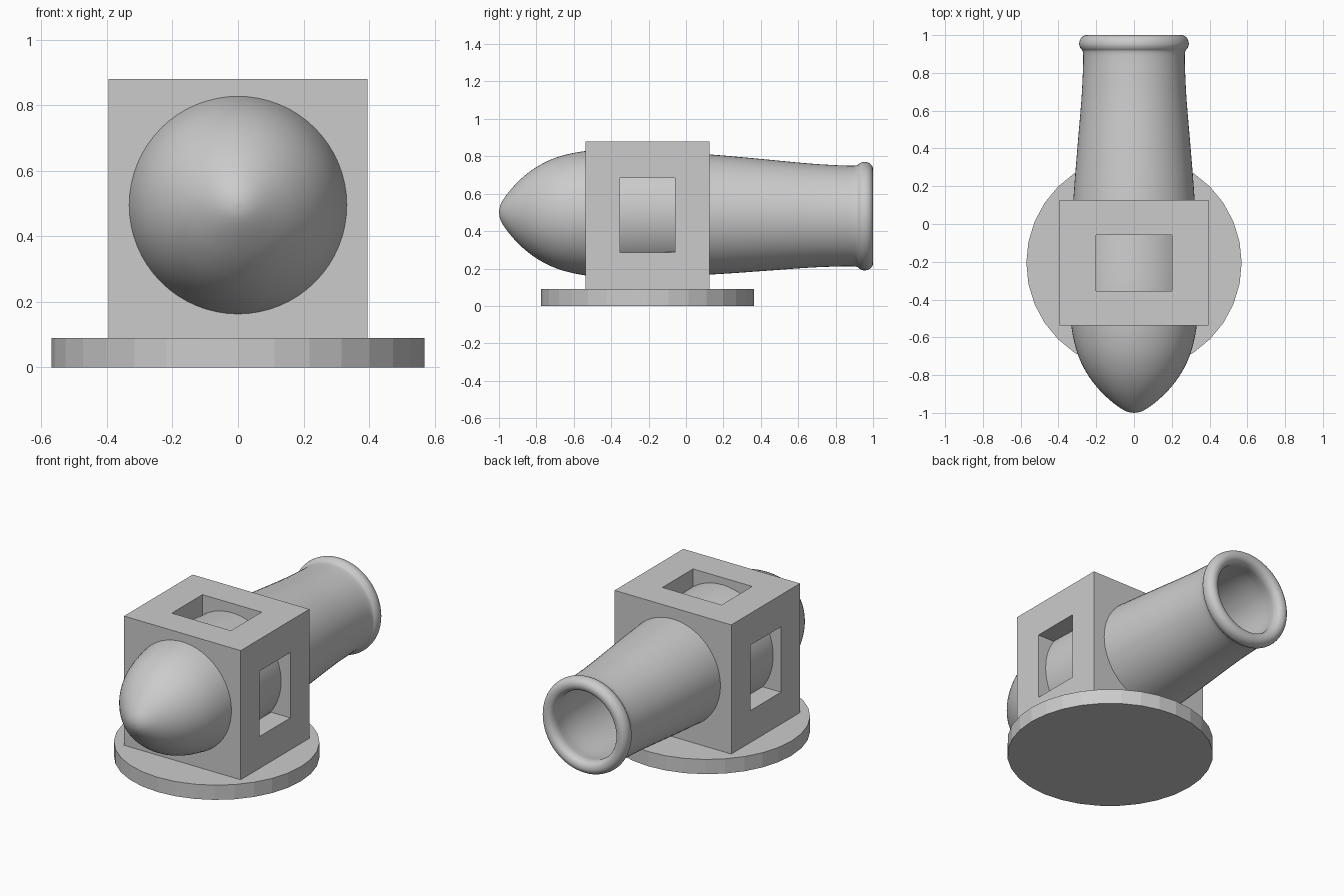
import bpy, bmesh
from math import sin, cos, pi, copysign
from mathutils import Vector

if "Cube" in bpy.data.objects:
    bpy.data.objects.remove(bpy.data.objects["Cube"])

MID_Y = -0.206


def finish(name, bm):
    me = bpy.data.meshes.new(name)
    bm.normal_update()
    bm.to_mesh(me)
    bm.free()
    ob = bpy.data.objects.new(name, me)
    bpy.context.collection.objects.link(ob)
    return ob


def smooth_curve(pts, steps=4):
    """Catmull-Rom through the profile points."""
    p = [Vector(q) for q in pts]
    p = [p[0]] + p + [p[-1]]
    out = []
    for i in range(1, len(p) - 2):
        a, b, c, d = p[i - 1:i + 3]
        for k in range(steps):
            t = k / steps
            out.append(0.5 * (2 * b + (c - a) * t + (2 * a - 5 * b + 4 * c - d) * t * t
                              + (3 * b - a - 3 * c + d) * t ** 3))
    return out + [p[-1]]


def lathe(name, profile, axis_z, segs=64):
    """Revolve (y, radius) points about a slightly sloping y axis."""
    bm = bmesh.new()
    rings = []
    for y, r in profile:
        z = axis_z(y)
        if r < 1e-4:
            rings.append([bm.verts.new((0, y, z))] * segs)
        else:
            rings.append([bm.verts.new((r * sin(2 * pi * i / segs), y, z + r * cos(2 * pi * i / segs)))
                          for i in range(segs)])
    for lo, hi in zip(rings, rings[1:]):
        for i in range(segs):
            j = (i + 1) % segs
            quad = list(dict.fromkeys((lo[i], lo[j], hi[j], hi[i])))
            bm.faces.new(quad)
    bmesh.ops.recalc_face_normals(bm, faces=bm.faces[:])
    ob = finish(name, bm)
    ob.data.shade_smooth()
    return ob


# Round foot plate
bm = bmesh.new()
bmesh.ops.create_cone(bm, cap_ends=True, segments=32, radius1=0.57, radius2=0.57, depth=0.09)
bmesh.ops.translate(bm, verts=bm.verts[:], vec=(0, MID_Y, 0.045))
finish("base_plate", bm)

# Mount block with windows sunk into the top and both sides
centre = Vector((0, MID_Y, 0.485))
bm = bmesh.new()
bmesh.ops.create_cube(bm, size=1)
for v in bm.verts:
    v.co = Vector((v.co.x * 0.79, v.co.y * 0.664, v.co.z * 0.79)) + centre
bm.normal_update()
window = Vector((0.2, 0.148, 0.2))
faces = [f for f in bm.faces if abs(f.normal.x) > 0.9 or f.normal.z > 0.9]
for f in faces:
    n = f.normal.copy()
    bmesh.ops.inset_individual(bm, faces=[f], thickness=0.15)
    for v in f.verts:
        for a in range(3):
            if abs(n[a]) < 0.5:
                v.co[a] = centre[a] + copysign(window[a], v.co[a] - centre[a])
    sunk = bmesh.ops.extrude_discrete_faces(bm, faces=[f])["faces"][0]
    bmesh.ops.translate(bm, verts=sunk.verts[:], vec=n * -0.13)
finish("mount_block", bm)

# Hollow barrel: rounded breech, tapering tube, rolled muzzle lip, inner bore
outer = [(-1.0, 0), (-0.99, 0.045), (-0.95, 0.106), (-0.88, 0.182), (-0.79, 0.25),
         (-0.68, 0.301), (-0.54, 0.332), (-0.38, 0.342), (-0.2, 0.339), (0.13, 0.321),
         (0.4, 0.300), (0.65, 0.279), (0.8, 0.271), (0.88, 0.269), (0.915, 0.272),
         (0.93, 0.283), (0.95, 0.290), (0.975, 0.286), (0.993, 0.272), (1.0, 0.252),
         (0.995, 0.230), (0.98, 0.216), (0.955, 0.210), (0.92, 0.214), (0.85, 0.222)]
bore = [(0.6, 0.235), (0.13, 0.272), (-0.3, 0.290), (-0.6, 0.265), (-0.8, 0.18), (-0.92, 0)]
lathe("barrel", smooth_curve(outer + bore), lambda y: 0.49 - 0.0105 * y)
